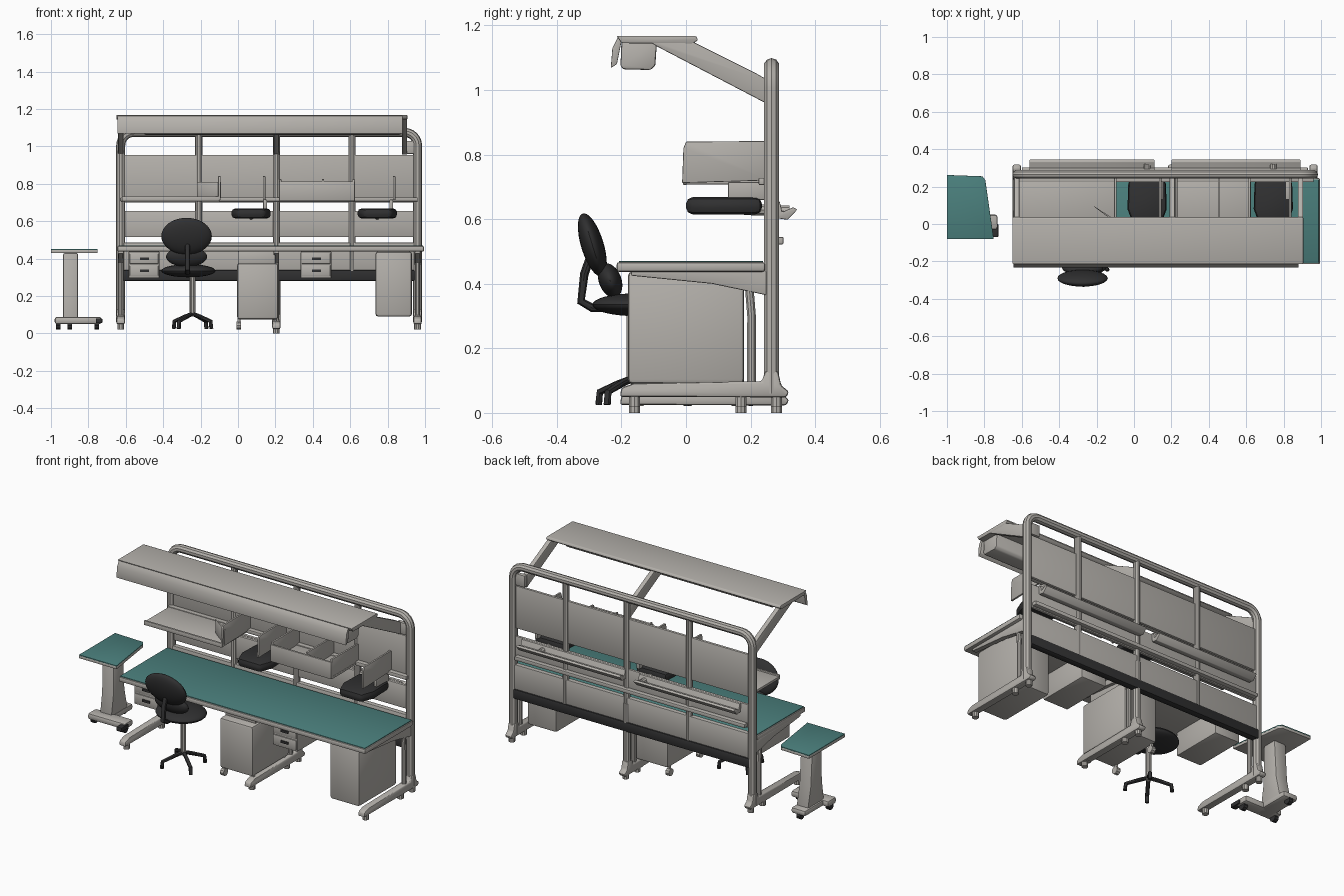
import bpy, bmesh, math
from mathutils import Vector, Matrix

if "Cube" in bpy.data.objects:
    bpy.data.objects.remove(bpy.data.objects["Cube"])


def material(name, rgb):
    m = bpy.data.materials.new(name)
    m.diffuse_color = (*rgb, 1)
    m.use_nodes = True
    m.node_tree.nodes["Principled BSDF"].inputs["Base Color"].default_value = m.diffuse_color
    return m


GREY = material("warm grey", (0.46, 0.44, 0.41))
TEAL = material("teal", (0.07, 0.215, 0.205))
DARK = material("charcoal", (0.03, 0.03, 0.031))


def finish(name, bm, mat, bevel=0.0, seg=2):
    bmesh.ops.recalc_face_normals(bm, faces=bm.faces)
    if bevel:
        sharp = [e for e in bm.edges if e.calc_face_angle(0) > 0.5]
        bmesh.ops.bevel(bm, geom=sharp, offset=bevel, segments=seg, profile=0.5,
                        affect='EDGES', clamp_overlap=True)
    me = bpy.data.meshes.new(name)
    bm.to_mesh(me)
    bm.free()
    me.materials.append(mat)
    ob = bpy.data.objects.new(name, me)
    bpy.context.collection.objects.link(ob)
    bpy.context.view_layer.objects.active = ob
    bpy.ops.object.select_all(action='DESELECT')
    ob.select_set(True)
    bpy.ops.object.shade_smooth_by_angle(angle=math.radians(35))
    return ob


def box(name, x, y, z, mat=GREY, bevel=0.004):
    bm = bmesh.new()
    bmesh.ops.create_cube(bm, size=1)
    for v in bm.verts:
        v.co = [(r[0] + r[1]) / 2 + c * (r[1] - r[0]) for r, c in zip((x, y, z), v.co)]
    return finish(name, bm, mat, bevel)


def prism(name, pts, axis, lo, hi, mat=GREY, bevel=0.004):
    """Extrude a 2D profile: axis 'x' takes (y, z) points, axis 'z' takes (x, y)."""
    bm = bmesh.new()
    place = (lambda a, b: (lo, a, b)) if axis == 'x' else (lambda a, b: (a, b, lo))
    f = bm.faces.new([bm.verts.new(place(*p)) for p in pts])
    r = bmesh.ops.extrude_face_region(bm, geom=[f])
    d = Vector((hi - lo, 0, 0)) if axis == 'x' else Vector((0, 0, hi - lo))
    bmesh.ops.translate(bm, vec=d, verts=[v for v in r['geom'] if isinstance(v, bmesh.types.BMVert)])
    return finish(name, bm, mat, bevel)


def tube(name, pts, radius, mat=GREY):
    cu = bpy.data.curves.new(name, 'CURVE')
    cu.dimensions = '3D'
    cu.bevel_depth, cu.bevel_resolution, cu.use_fill_caps = radius, 3, True
    sp = cu.splines.new('POLY')
    sp.points.add(len(pts) - 1)
    for p, c in zip(sp.points, pts):
        p.co = (*c, 1)
    tmp = bpy.data.objects.new(name + "_path", cu)
    bpy.context.collection.objects.link(tmp)
    bpy.context.view_layer.update()
    me = bpy.data.meshes.new_from_object(tmp.evaluated_get(bpy.context.evaluated_depsgraph_get()))
    bm = bmesh.new()
    bm.from_mesh(me)
    bpy.data.objects.remove(tmp)
    return finish(name, bm, mat)


def ellipsoid(name, centre, size, tilt, mat):
    bm = bmesh.new()
    bmesh.ops.create_uvsphere(bm, u_segments=28, v_segments=16, radius=1)
    m = Matrix.Translation(centre) @ Matrix.Rotation(tilt, 4, 'X') @ Matrix.Diagonal((*size, 1))
    bmesh.ops.transform(bm, matrix=m, verts=bm.verts)
    return finish(name, bm, mat)


# Back frame: one hoop with rounded top corners, plus inner uprights
L, R, BY = -0.627, 0.96, 0.265
arc = [math.radians(a) for a in range(0, 91, 15)]
hoop = [(L, BY, 0.06)]
hoop += [(L + 0.07 - 0.07 * math.cos(a), BY, 1.005 + 0.07 * math.sin(a)) for a in arc]
hoop += [(R - 0.07 + 0.07 * math.sin(a), BY, 1.005 + 0.07 * math.cos(a)) for a in arc]
hoop += [(R, BY, 0.06)]
tube("back_frame_hoop", hoop, 0.024)
for x in (-0.21, 0.205, 0.61):
    tube("back_upright", [(x, BY, 0.3), (x, BY, 1.08)], 0.019)

# Back panels
box("upper_back_panel", (L, R), (0.255, 0.272), (0.70, 0.955))
box("middle_back_panel", (L, R), (0.258, 0.275), (0.515, 0.655))
box("lower_back_panel", (L, R), (0.25, 0.28), (0.335, 0.485))
box("dark_kick_band", (L, 0.95), (0.245, 0.288), (0.28, 0.34), DARK, 0.01)

# Cable troughs and ledge behind the panels
trough = [(0.275, 0.655), (0.29, 0.655), (0.298, 0.622), (0.332, 0.637), (0.345, 0.63), (0.315, 0.598), (0.28, 0.603)]
prism("cable_trough_left", trough, 'x', -0.56, 0.11, bevel=0.003)
prism("cable_trough_right", trough, 'x', 0.2, 0.89, bevel=0.003)
box("rear_ledge", (-0.6, 0.93), (0.27, 0.302), (0.522, 0.545))

# Desk top with teal surface
box("desk_slab", (-0.645, 0.995), (-0.215, 0.245), (0.437, 0.467), bevel=0.008)
box("desk_surface", (-0.638, 0.988), (-0.208, 0.238), (0.464, 0.471), TEAL, 0.002)

# Leg frames: foot, pads, second post and bracket under the desk
foot = [(-0.205, 0.05), (0.31, 0.048), (0.32, 0.065), (0.295, 0.085), (0.285, 0.13),
        (0.245, 0.13), (0.235, 0.098), (-0.16, 0.092), (-0.2, 0.078)]
bracket = [(-0.17, 0.44), (-0.17, 0.425), (0.08, 0.40), (0.2, 0.375), (0.27, 0.36), (0.27, 0.44)]
for i, x in enumerate((L, 0.205, R)):
    dz = -0.025 if i == 1 else 0
    prism("leg_foot", [(y, z + dz) for y, z in foot], 'x', x - 0.022, x + 0.022, bevel=0.008)
    prism("desk_bracket", bracket, 'x', x - 0.015, x + 0.015)
    tube("inner_leg_post", [(x, 0.203, 0.08 + dz), (x, 0.203, 0.3), (x, 0.195, 0.4)], 0.014)
    tube("outer_leg_post", [(x, BY, 0.07 + dz), (x, BY, 0.45)], 0.022)
    for y in (-0.16, 0.17, 0.28):
        tube("foot_pad", [(x, y, 0.0 if i == 1 else 0.02), (x, y, 0.06)], 0.018)

# Cabinets below the desk
box("right_cabinet", (0.735, 0.93), (-0.18, 0.18), (0.09, 0.438), bevel=0.014)
box("middle_cabinet", (-0.005, 0.215), (-0.17, 0.18), (0.075, 0.375), bevel=0.014)
box("middle_cabinet_neck", (0.0, 0.2), (-0.12, 0.17), (0.37, 0.438))
for x in (0.005, 0.2):
    for y in (-0.14, 0.15):
        tube("cabinet_castor", [(x - 0.012, y, 0.042), (x + 0.012, y, 0.042)], 0.022)
        box("castor_stem", (x - 0.008, x + 0.008), (y - 0.008, y + 0.008), (0.045, 0.08))

# Hanging drawer units with dark handles
for x in (-0.585, 0.335):
    box("drawer_unit", (x, x + 0.165), (-0.15, 0.17), (0.295, 0.438), bevel=0.006)
    for z in (0.335, 0.40):
        box("drawer_front", (x + 0.006, x + 0.159), (-0.156, -0.148), (z - 0.028, z + 0.028), bevel=0.003)
        box("drawer_handle", (x + 0.06, x + 0.11), (-0.163, -0.154), (z - 0.007, z + 0.007), DARK, 0.002)

# Shelf with end dividers
box("left_shelf", (-0.62, -0.1), (0.0, 0.255), (0.708, 0.724), bevel=0.003)
box("shelf_front_lip", (-0.62, -0.1), (-0.01, 0.003), (0.706, 0.732), bevel=0.003)
prism("shelf_rail", [(0.225, 0.706), (0.255, 0.706), (0.255, 0.728), (0.225, 0.728)], 'x', L, R, bevel=0.003)
divider = [(-0.012, 0.712), (0.255, 0.72), (0.255, 0.842), (0.0, 0.84), (-0.008, 0.82)]
for x in (-0.1, 0.14, 0.835):
    prism("shelf_divider", divider, 'x', x - 0.006, x + 0.006, bevel=0.003)
prism("tilted_organiser", [(-0.22, 0.1), (-0.21, 0.09), (-0.09, 0.0), (-0.09, 0.015)], 'z', 0.724, 0.81, bevel=0.002)

# Open storage bin: floor, walls and partition
box("bin_floor", (0.22, 0.625), (0.0, 0.255), (0.708, 0.722), bevel=0.003)
box("bin_front", (0.22, 0.625), (-0.008, 0.005), (0.71, 0.812), bevel=0.003)
for x in (0.226, 0.455, 0.617):
    box("bin_wall", (x - 0.006, x + 0.006), (0.0, 0.255), (0.71, 0.825), bevel=0.003)

# Dark swing trays on arms
for x in (0.07, 0.745):
    plan = [(x - 0.075, 0.0), (x + 0.075, 0.0), (x + 0.105, 0.08), (x + 0.1, 0.235), (x - 0.1, 0.235), (x - 0.105, 0.08)]
    prism("dark_tray", plan, 'z', 0.615, 0.668, DARK, 0.02)
    tube("tray_arm", [(x, 0.18, 0.63), (x, 0.32, 0.625)], 0.018)
    box("tray_hanger", (x + 0.065, x + 0.085), (0.13, 0.25), (0.66, 0.715), bevel=0.003)

# Overhead canopy: top plate, lamp box, front lip and three arms
top = [(-0.215, 1.168), (0.03, 1.168), (0.038, 1.155), (0.02, 1.143), (-0.2, 1.145)]
prism("canopy_plate", top, 'x', -0.65, 0.905)
lamp = [(-0.2, 1.15), (-0.09, 1.15), (-0.095, 1.075), (-0.11, 1.062), (-0.195, 1.064), (-0.203, 1.075)]
prism("canopy_lamp_box", lamp, 'x', -0.5, 0.87, bevel=0.006)
prism("canopy_front_lip", [(-0.21, 1.165), (-0.2, 1.15), (-0.214, 1.08), (-0.233, 1.068), (-0.228, 1.13)],
      'x', -0.645, 0.88, bevel=0.002)
arm = [(0.255, 0.955), (0.255, 1.03), (0.22, 1.05), (0.03, 1.145), (0.0, 1.16), (-0.13, 1.16), (-0.09, 1.135)]
for x in (-0.627, 0.205, 0.89):
    prism("canopy_arm", arm, 'x', x - 0.014, x + 0.014)
box("arm_mount", (0.88, 0.96), (0.25, 0.275), (0.96, 1.03))

# Chair: backrest, seat, support, gas stem and four-arm base
CX, CY = -0.243, -0.17
ellipsoid("chair_backrest", (-0.275, -0.29, 0.52), (0.135, 0.035, 0.102), math.radians(17), DARK)
ellipsoid("chair_lumbar_pad", (-0.275, -0.235, 0.41), (0.11, 0.035, 0.055), math.radians(20), DARK)
ellipsoid("chair_seat", (-0.265, -0.16, 0.335), (0.145, 0.13, 0.035), 0, DARK)
tube("chair_back_support", [(-0.27, -0.17, 0.325), (-0.27, -0.29, 0.325), (-0.27, -0.325, 0.345),
                            (-0.27, -0.315, 0.43), (-0.27, -0.29, 0.5)], 0.014, DARK)
tube("chair_stem", [(CX, CY, 0.09), (CX, CY, 0.32)], 0.015)
for k in range(4):
    a = math.pi / 4 + k * math.pi / 2 + 0.15
    ray = [(CX + r * math.cos(a), CY + r * math.sin(a), z) for r, z in ((0, 0.105), (0.05, 0.09), (0.12, 0.065), (0.125, 0.025))]
    tube("chair_base_arm", ray, 0.011, DARK)

# Side table: teal top, tapered pedestal, foot and castors
plan = [(-1.0, -0.08), (-0.75, -0.08), (-0.795, 0.235), (-0.81, 0.255), (-1.0, 0.262)]
prism("side_table_slab", plan, 'z', 0.43, 0.447, bevel=0.003)
prism("side_table_surface", plan, 'z', 0.446, 0.452, TEAL, 0.001)
box("side_table_screen_clip", (-0.76, -0.725), (-0.07, 0.0), (0.055, 0.08), DARK)
pedestal = [(0.02, 0.07), (0.18, 0.07), (0.15, 0.2), (0.135, 0.43), (0.045, 0.43), (0.04, 0.2)]
prism("side_table_pedestal", pedestal, 'x', -0.935, -0.855, bevel=0.01)
box("side_table_foot", (-0.98, -0.73), (-0.03, 0.05), (0.05, 0.088), bevel=0.012)
box("side_table_spine", (-0.945, -0.85), (-0.02, 0.22), (0.05, 0.085), bevel=0.012)
for x, y in ((-0.96, 0.01), (-0.755, 0.0), (-0.9, 0.2)):
    tube("side_table_castor", [(x - 0.012, y, 0.043), (x + 0.012, y, 0.043)], 0.022, DARK)
